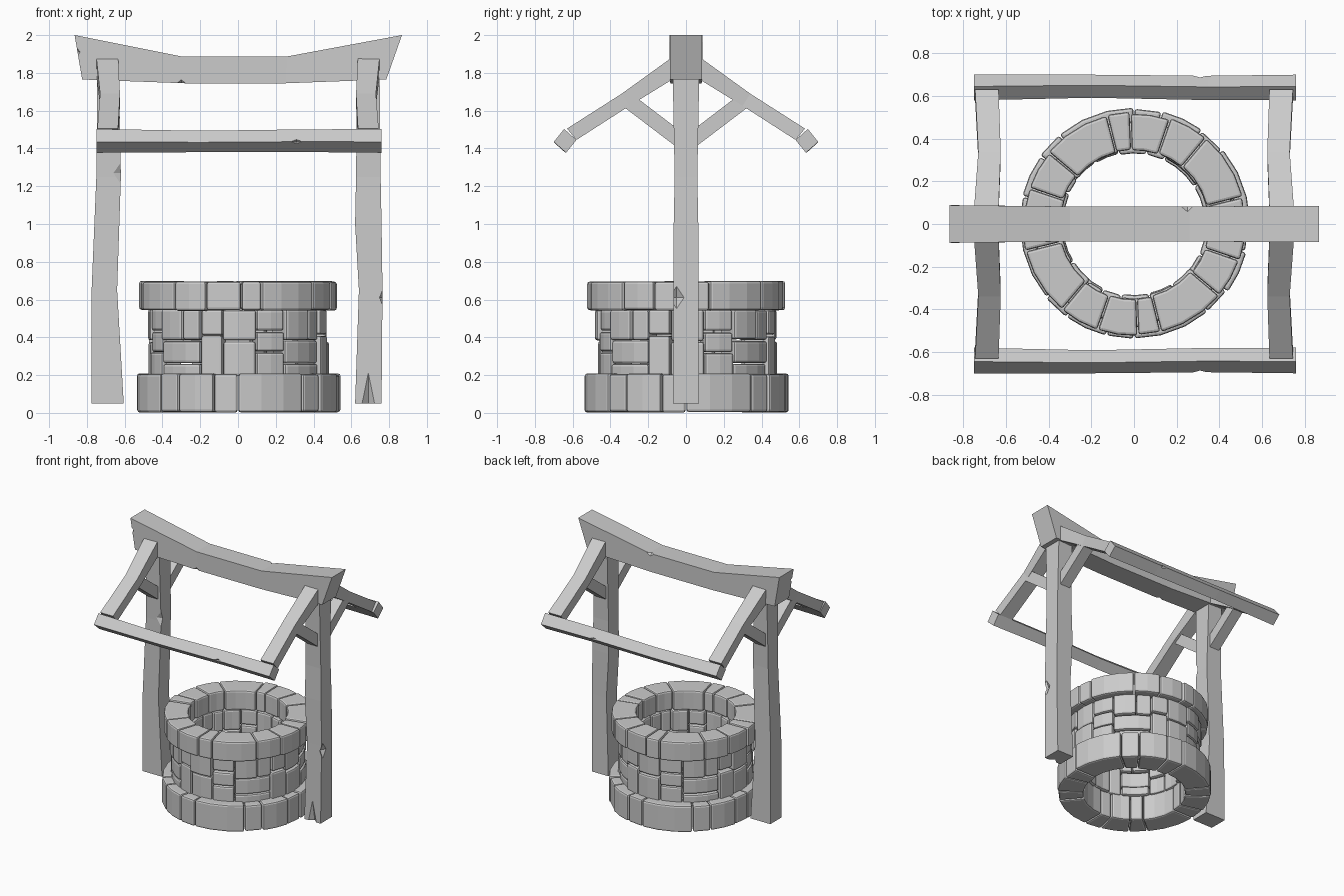
import bpy, bmesh, math, random
from mathutils import Vector

if "Cube" in bpy.data.objects:
    bpy.data.objects.remove(bpy.data.objects["Cube"])

random.seed(4)


def finish(name, bm):
    bmesh.ops.recalc_face_normals(bm, faces=bm.faces)
    me = bpy.data.meshes.new(name)
    bm.to_mesh(me)
    bm.free()
    ob = bpy.data.objects.new(name, me)
    bpy.context.collection.objects.link(ob)
    return ob


def loft(bm, rings):
    """Skin closed rings of points into a capped solid."""
    vs = [[bm.verts.new(p) for p in r] for r in rings]
    n = len(vs[0])
    for a, b in zip(vs, vs[1:]):
        for i in range(n):
            j = (i + 1) % n
            bm.faces.new((a[i], a[j], b[j], b[i]))
    bm.faces.new(vs[0][::-1])
    bm.faces.new(vs[-1])


def beam(name, rings):
    bm = bmesh.new()
    loft(bm, rings)
    return finish(name, bm)


def chip(ob, loc, size):
    """Cut an eight-sided splinter out of a timber."""
    bm = bmesh.new()
    for i in range(3):
        for s in (-1, 1):
            p = Vector(loc)
            p[i] += s * size[i]
            bm.verts.new(p)
    bmesh.ops.convex_hull(bm, input=bm.verts)
    cutter = finish("splinter_cutter", bm)
    cutter.hide_render = True
    mod = ob.modifiers.new("chip", 'BOOLEAN')
    mod.operation = 'DIFFERENCE'
    mod.solver = 'EXACT'
    mod.object = cutter
    dg = bpy.context.evaluated_depsgraph_get()
    me = bpy.data.meshes.new_from_object(ob.evaluated_get(dg))
    ob.modifiers.clear()
    ob.data = me
    bpy.data.objects.remove(cutter)


def stone_ring(name, r0, r1, blocks, jitter, gap):
    """Blocks are (start, end, low, high) in one quarter, repeated four times."""
    bm = bmesh.new()
    for q in range(4):
        for a0, a1, z0, z1 in blocks:
            n = max(1, round((a1 - a0) / 13))
            ro = r1 + random.uniform(-jitter, jitter)
            ri = r0 + random.uniform(-jitter, jitter)
            lo, hi = z0 + random.uniform(0, .006), z1 - random.uniform(0, .006)
            rings = []
            for k in range(n + 1):
                t = math.radians(a0 + gap + (a1 - a0 - 2 * gap) * k / n + 90 * q - 90)
                c, s = math.cos(t), math.sin(t)
                rings.append([(r * c, r * s, z) for r, z in
                              ((ri, lo), (ro, lo), (ro, hi), (ri, hi))])
            loft(bm, rings)
    ob = finish(name, bm)
    bev = ob.modifiers.new("worn_edges", 'BEVEL')
    bev.width = .013
    bev.segments = 2
    bev.limit_method = 'ANGLE'
    bev.angle_limit = math.radians(40)
    return ob


def course(joints, z0, z1):
    return [(a, b, z0, z1) for a, b in zip(joints, joints[1:])]


# Stone well: wide base course, irregular wall, rim
stone_ring("base_stones", .36, .54, course((0, 40, 54, 76, 90), 0, .21), .006, .3)
stone_ring("wall_stones", .34, .475, [
    (-58, -38, .385, .55), (-38, -25, .385, .55), (-25, -10, .41, .55),
    (-10, 12, .38, .55), (12, 32, .43, .55), (-58, -25, .26, .385),
    (-58, -25, .19, .26), (-25, -10, .19, .41), (-10, 12, .19, .38),
    (12, 32, .32, .43), (12, 32, .19, .32)], .01, .3)
stone_ring("rim_stones", .35, .522, course((2, 14, 50, 71, 92), .54, .70), .006, .3)


# Posts, slightly crooked
def post(name, sections):
    return beam(name, [[(x0, -h, z), (x1, -h, z), (x1, h, z), (x0, h, z)]
                       for z, x0, x1, h in sections])


left = post("left_post", [(.05, -.775, -.605, .07), (.65, -.775, -.64, .065),
                          (1.25, -.75, -.62, .06), (1.78, -.745, -.63, .07)])
right = post("right_post", [(.05, .62, .76, .07), (.65, .64, .765, .065),
                            (1.0, .62, .76, .065), (1.25, .625, .755, .06),
                            (1.78, .63, .75, .07)])
chip(left, (-.62, -.06, 1.27), (.04, .02, .06))
chip(right, (.765, -.05, .61), (.025, .04, .06))
chip(right, (.69, -.07, .04), (.035, .03, .18))

# Sagging ridge beam
ridge = beam("ridge_beam", [
    [(xb, -w, zb), (xt, -w, zt), (xt, w, zt), (xb, w, zb)]
    for xb, zb, xt, zt, w in ((-.825, 1.765, -.865, 2.0, .088),
                              (-.28, 1.745, -.30, 1.887, .082),
                              (.25, 1.745, .26, 1.887, .082),
                              (.785, 1.765, .868, 2.0, .085))])
chip(ridge, (-.30, -.083, 1.74), (.03, .02, .025))
chip(ridge, (.25, .083, 1.887), (.03, .025, .02))
chip(ridge, (-.86, -.088, 1.91), (.025, .03, .03))

# Roof frame: rafters, braces and eave beams, front and back
for side, s in (("front", -1), ("back", 1)):
    for hand, m in (("left", -1), ("right", 1)):
        beam(f"{side}_{hand}_rafter", [
            [(m * x0, s * yb, zb), (m * x1, s * yb, zb),
             (m * x1, s * yt, zt), (m * x0, s * yt, zt)]
            for yb, zb, yt, zt, x0, x1 in ((.04, 1.785, .07, 1.885, .635, .75),
                                           (.30, 1.625, .34, 1.69, .625, .73),
                                           (.58, 1.445, .63, 1.505, .635, .745))])
        beam(f"{side}_{hand}_brace", [
            [(m * x, s * y, z) for x, y, z in
             ((.645, y0, z0), (.73, y0, z0), (.73, y1, z1), (.645, y1, z1))]
            for y0, z0, y1, z1 in ((.04, 1.40, .04, 1.50), (.33, 1.62, .25, 1.66))])
    eave = beam(f"{side}_eave_beam", [
        [(x, s * (.64 + d + dy * k), 1.44 + dz * k - d * .5) for dy, dz in
         ((-.06, .005), (.005, .063), (.06, -.005), (-.005, -.063))]
        for x, d, k in ((-.75, 0, 1), (-.2, .006, .9), (.35, -.002, .95), (.76, 0, 1))])
    chip(eave, (.31, s * .70, 1.435), (.04, .025, .025))
